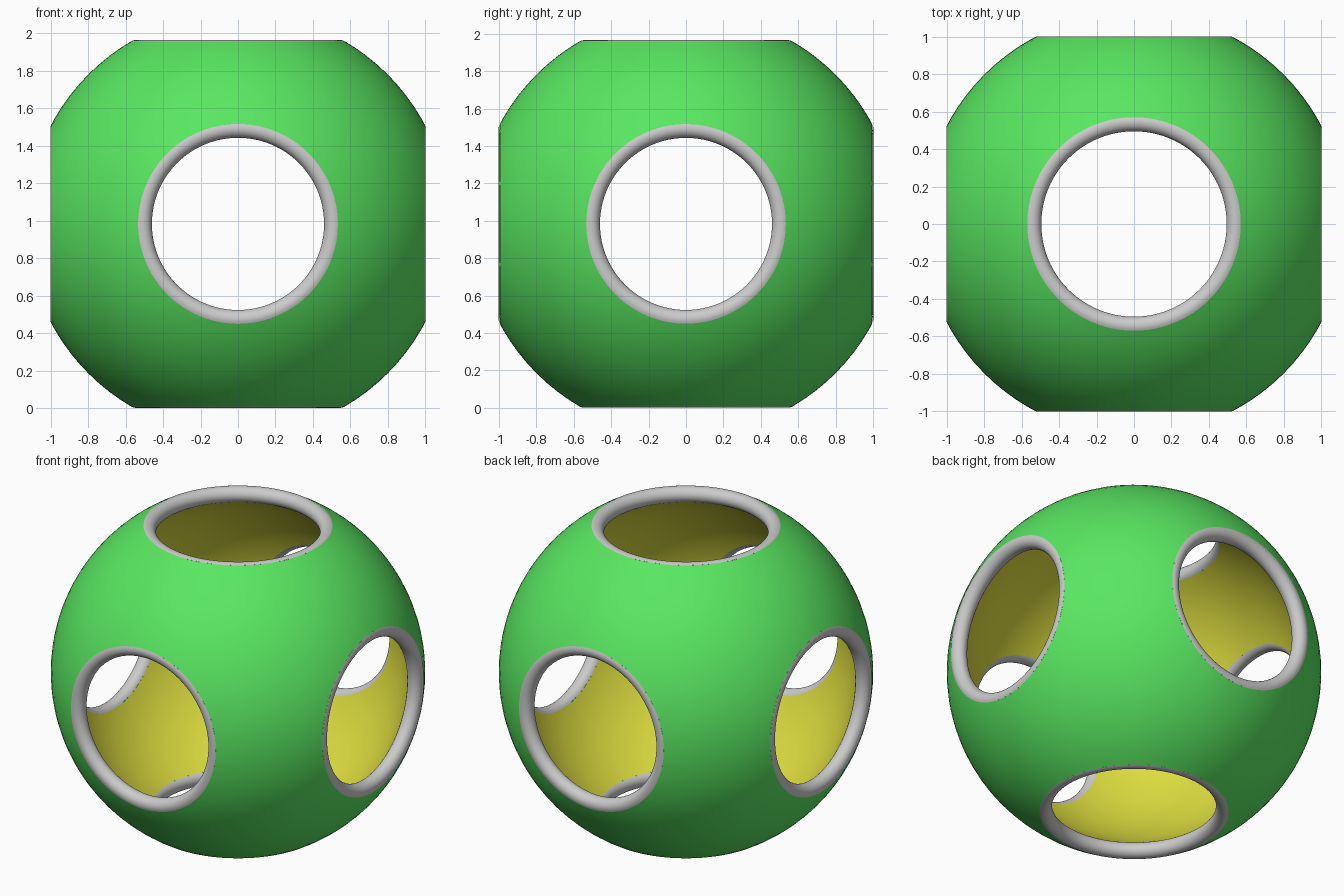
import bpy, bmesh
from math import sin, cos, pi, sqrt
from mathutils import Vector, Matrix

if "Cube" in bpy.data.objects:
    bpy.data.objects.remove(bpy.data.objects["Cube"])

CZ = 0.983                 # height of the ball centre
R_OUT, R_IN = 1.13, 1.03   # outer and inner shell radii
TUBE = (R_OUT - R_IN) / 2  # rounded rim radius
R_MID = (R_OUT + R_IN) / 2
# direction of each opening and the radius of its rim centre line
OPENINGS = [("right", (1, 0, 0), 0.51), ("left", (-1, 0, 0), 0.51),
            ("back", (0, 1, 0), 0.51), ("front", (0, -1, 0), 0.51),
            ("top", (0, 0, 1), 0.545), ("bottom", (0, 0, -1), 0.545)]


def material(name, rgb):
    m = bpy.data.materials.new(name)
    m.diffuse_color = (*rgb, 1)
    m.use_nodes = True
    m.node_tree.nodes["Principled BSDF"].inputs["Base Color"].default_value = m.diffuse_color
    return m


def facing(d):
    return Vector(d).to_track_quat('Z', 'Y').to_matrix().to_4x4()


def add_object(name, bm, mat=None):
    for f in bm.faces:
        f.smooth = True
    me = bpy.data.meshes.new(name)
    bm.to_mesh(me)
    bm.free()
    ob = bpy.data.objects.new(name, me)
    ob.location.z = CZ
    if mat:
        me.materials.append(mat)
    bpy.context.collection.objects.link(ob)
    return ob


# Cone cutters pointing at the ball centre, one per opening
bm = bmesh.new()
for _, d, r in OPENINGS:
    slope = r / sqrt(R_MID ** 2 - r ** 2)
    lo, hi = 0.6, 1.4
    bmesh.ops.create_cone(bm, cap_ends=True, segments=96,
                          radius1=lo * slope, radius2=hi * slope, depth=hi - lo,
                          matrix=facing(d) @ Matrix.Translation((0, 0, (lo + hi) / 2)))
cutter = add_object("opening_cutter", bm)
cutter.hide_render = True


def pierced_sphere(name, radius, mat, inward):
    bm = bmesh.new()
    bmesh.ops.create_uvsphere(bm, u_segments=96, v_segments=48, radius=radius)
    ob = add_object(name, bm, mat)
    mod = ob.modifiers.new("openings", 'BOOLEAN')
    mod.operation, mod.solver, mod.object = 'DIFFERENCE', 'EXACT', cutter
    bpy.context.view_layer.update()
    deps = bpy.context.evaluated_depsgraph_get()
    bm = bmesh.new()
    bm.from_mesh(ob.evaluated_get(deps).to_mesh())
    # Keep only the spherical skin, dropping the pit walls left by the cutter
    pits = [f for f in bm.faces
            if min(v.co.length for v in f.verts) < radius * 0.97
            or f.normal.dot(f.calc_center_median().normalized()) < 0.9]
    bmesh.ops.delete(bm, geom=pits, context='FACES')
    if inward:
        bmesh.ops.reverse_faces(bm, faces=bm.faces[:])
    for f in bm.faces:
        f.smooth = True
        f.material_index = 0
    ob.modifiers.clear()
    bm.to_mesh(ob.data)
    bm.free()


pierced_sphere("outer_shell", R_OUT, material("green", (0.1, 0.8, 0.12)), False)
pierced_sphere("inner_lining", R_IN, material("yellow", (0.72, 0.72, 0.05)), True)
bpy.data.objects.remove(cutter)

# Half-round rims bridging the outer and inner skins around each opening
SEG, ARC = 96, 14
for side, d, r in OPENINGS:
    h = sqrt(R_MID ** 2 - r ** 2)
    out = Vector((r, h)) / R_MID           # away from the ball centre
    into = Vector((-out.y, out.x))         # toward the opening axis
    profile = [Vector((r, h)) + TUBE * (out * cos(pi * i / ARC) + into * sin(pi * i / ARC))
               for i in range(ARC + 1)]
    bm = bmesh.new()
    rings = [[bm.verts.new((p.x * cos(2 * pi * k / SEG), p.x * sin(2 * pi * k / SEG), p.y))
              for p in profile] for k in range(SEG)]
    for k in range(SEG):
        a, b = rings[k], rings[(k + 1) % SEG]
        for i in range(ARC):
            bm.faces.new((a[i], a[i + 1], b[i + 1], b[i]))
    # Make the rim face the opening
    bm.normal_update()
    f = bm.faces[:][ARC // 2] if not bm.faces.ensure_lookup_table() else None
    c = f.calc_center_median()
    if f.normal.dot(Vector((c.x, c.y, 0))) > 0:
        bmesh.ops.reverse_faces(bm, faces=bm.faces[:])
    bm.transform(facing(d))
    add_object(side + "_rim", bm)
